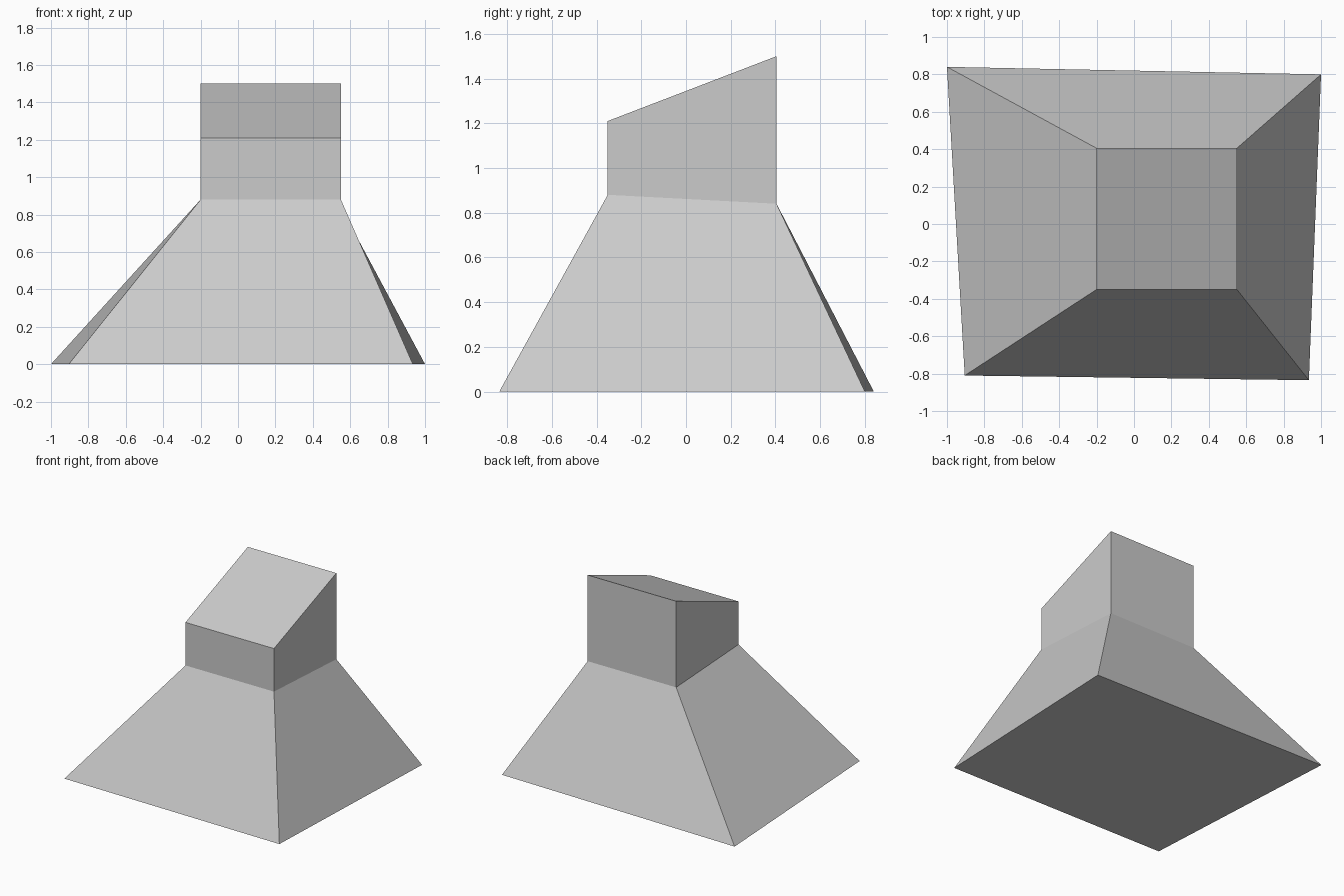
import bpy
import bmesh

cube = bpy.data.objects.get("Cube")
if cube:
    bpy.data.objects.remove(cube, do_unlink=True)

grey = bpy.data.materials.new("light_grey")
grey.use_nodes = True
colour = (0.6, 0.6, 0.6, 1)
grey.diffuse_color = colour
grey.node_tree.nodes["Principled BSDF"].inputs["Base Color"].default_value = colour

# Rings from bottom to top: front left, back left, back right, front right
LEFT, RIGHT, FRONT, BACK = 0.55, -0.2, -0.35, 0.405
corners = [(LEFT, FRONT), (LEFT, BACK), (RIGHT, BACK), (RIGHT, FRONT)]


def ring(front_z, back_z):
    return [(x, y, front_z if y == FRONT else back_z) for x, y in corners]


base = [(0.935, -0.835, 0), (1, 0.8, 0), (-1, 0.84, 0), (-0.905, -0.81, 0)]
neck = ring(0.88, 0.84)
slanted_top = ring(1.21, 1.5)

# Flared hood and slanted chimney as one closed shell
bm = bmesh.new()
rings = [[bm.verts.new(p) for p in r] for r in (base, neck, slanted_top)]
for low, high in zip(rings, rings[1:]):
    for i in range(4):
        j = (i + 1) % 4
        bm.faces.new((low[i], low[j], high[j], high[i]))
bm.faces.new(rings[0][::-1])
bm.faces.new(rings[-1])
bmesh.ops.recalc_face_normals(bm, faces=bm.faces)

mesh = bpy.data.meshes.new("flared_hood")
bm.to_mesh(mesh)
bm.free()
mesh.materials.append(grey)
hood = bpy.data.objects.new("flared_hood", mesh)
bpy.context.collection.objects.link(hood)
